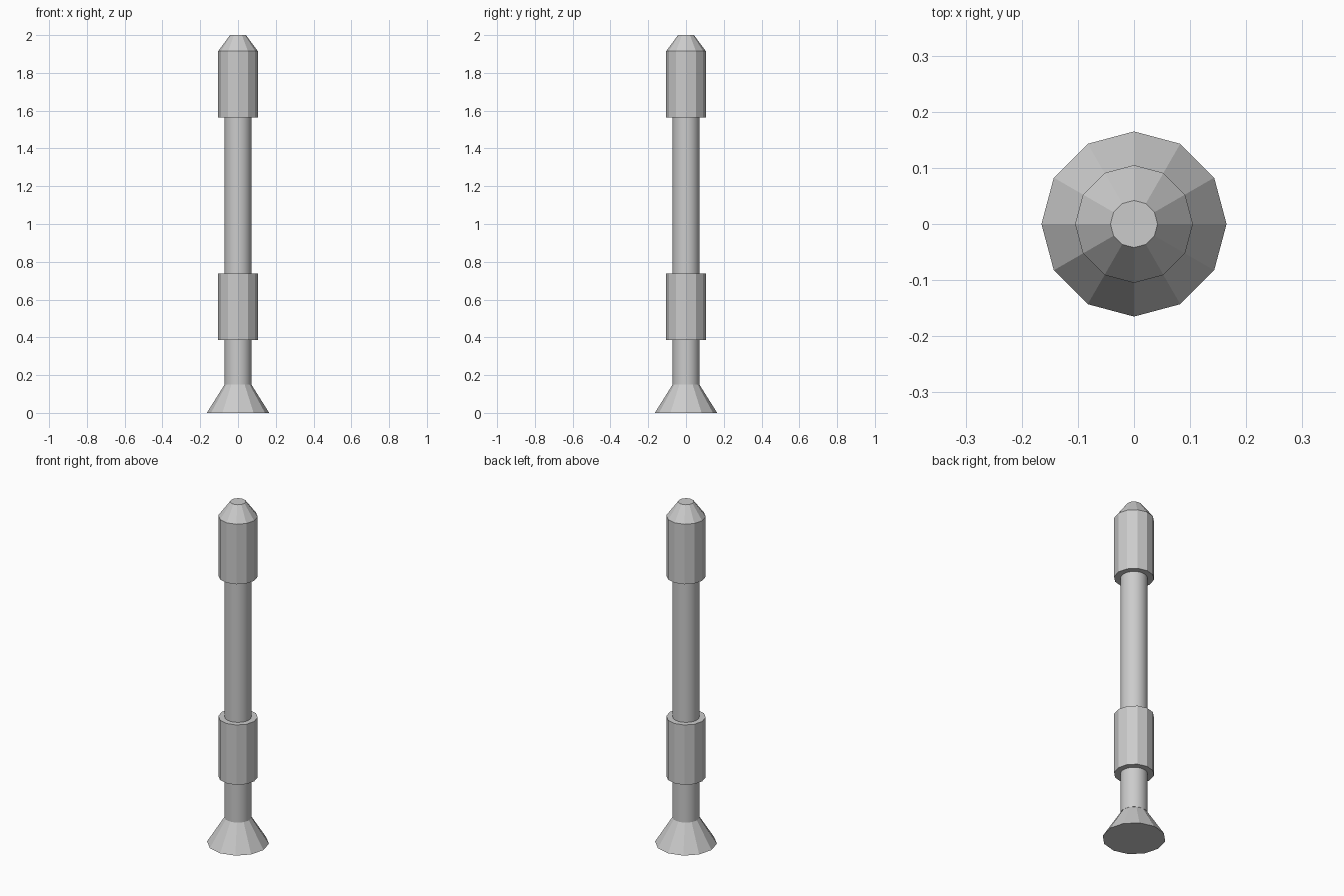
import bpy
import math

if "Cube" in bpy.data.objects:
    bpy.data.objects.remove(bpy.data.objects["Cube"])


def frustum(name, z0, z1, r0, r1, sides=12, smooth=False):
    """Capped upright cylinder or cone between two heights."""
    bpy.ops.mesh.primitive_cone_add(vertices=sides, radius1=r0, radius2=r1,
                                    depth=z1 - z0, location=(0, 0, (z0 + z1) / 2))
    obj = bpy.context.object
    obj.name = name
    if smooth:
        bpy.ops.object.shade_smooth_by_angle(angle=math.radians(40))
    return obj


SHAFT_R, GRIP_R = 0.071, 0.105

# Flared foot
frustum("flared_base", 0.0, 0.15, 0.165, SHAFT_R)

# Slim round shaft
frustum("shaft", 0.15, 1.565, SHAFT_R, SHAFT_R, sides=32, smooth=True)

# Lower grip collar
frustum("lower_collar", 0.387, 0.738, GRIP_R, GRIP_R)

# Head with tapered tip, lathed from one profile
profile = [(GRIP_R, 1.563), (GRIP_R, 1.915), (0.042, 2.0)]
sides = 12
verts = [(r * math.cos(math.tau * i / sides), r * math.sin(math.tau * i / sides), z)
         for r, z in profile for i in range(sides)]
faces = [(k * sides + i, k * sides + (i + 1) % sides,
          (k + 1) * sides + (i + 1) % sides, (k + 1) * sides + i)
         for k in range(len(profile) - 1) for i in range(sides)]
faces.append(tuple(reversed(range(sides))))
faces.append(tuple(range(2 * sides, 3 * sides)))
mesh = bpy.data.meshes.new("head")
mesh.from_pydata(verts, [], faces)
bpy.context.collection.objects.link(bpy.data.objects.new("head", mesh))
